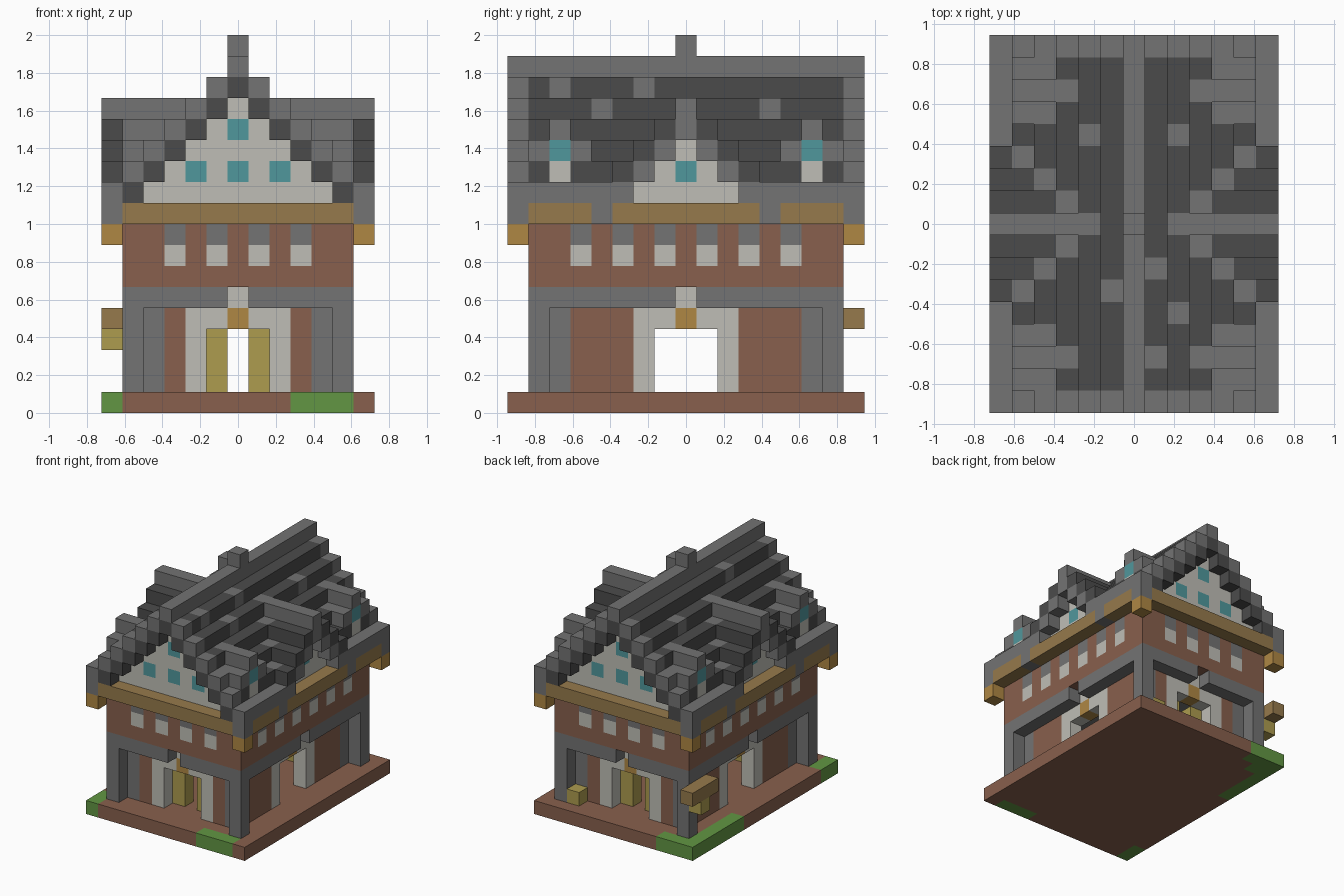
import bpy, bmesh
from mathutils import Vector

if "Cube" in bpy.data.objects:
    bpy.data.objects.remove(bpy.data.objects["Cube"])

U = 1 / 9          # size of one block
cells = {}         # block position -> (part, colour)

COLOURS = {
    "stone grey": "737373", "slate dark": "4b4b4b", "plaster white": "bfbeb6",
    "brick brown": "88604d", "timber tan": "967a4c", "lantern orange": "af8744",
    "straw yellow": "ad9c4f", "grass green": "629643", "glass teal": "50979c",
}
GREY, DARK, WHITE, BROWN, TAN, ORANGE, YELLOW, GREEN, TEAL = COLOURS


def linear(pair):
    c = int(pair, 16) / 255
    return ((c + 0.055) / 1.055) ** 2.4


materials = []
for name, code in COLOURS.items():
    rgba = [linear(code[i:i + 2]) for i in (0, 2, 4)] + [1]
    mat = bpy.data.materials.new(name)
    mat.use_nodes = True
    mat.diffuse_color = rgba
    bsdf = next(n for n in mat.node_tree.nodes if n.type == 'BSDF_PRINCIPLED')
    bsdf.inputs["Base Color"].default_value = rgba
    materials.append(mat)


def span(v):
    return range(v, v + 1) if isinstance(v, int) else range(v[0], v[1] + 1)


def fill(part, colour, x, y, z):
    """Fill a box of blocks; each axis is one index or a (first, last) pair."""
    for i in span(x):
        for j in span(y):
            for k in span(z):
                cells[i, j, k] = (part, colour)


def mirrored(part, colour, x, y, z):
    """Fill the same box in all four quadrants."""
    def flip(v, s):
        return v * s if isinstance(v, int) else tuple(sorted((v[0] * s, v[1] * s)))
    for sx in (1, -1):
        for sy in (1, -1):
            fill(part, colour, flip(x, sx), flip(y, sy), z)


# Ground slab with grass patches
fill("ground_slab", BROWN, (-6, 6), (-8, 8), 0)
fill("ground_slab", GREEN, (3, 5), -8, 0)
fill("ground_slab", GREEN, -6, (-8, -7), 0)
fill("ground_slab", GREEN, -6, (3, 8), 0)
fill("ground_slab", GREEN, (-6, -4), 8, 0)
fill("ground_slab", GREEN, -5, 7, 0)

# Ground floor: corner pillars, recessed walls, doorways
mirrored("corner_pillars", GREY, 5, 7, (1, 4))
mirrored("inner_pillars", GREY, 4, 6, (1, 4))
mirrored("ground_walls", BROWN, 3, 6, (1, 4))
mirrored("ground_walls", BROWN, 4, (3, 5), (1, 4))
mirrored("door_frames", WHITE, 2, 6, (1, 4))
mirrored("door_frames", WHITE, 4, 2, (1, 4))
mirrored("door_frames", WHITE, 1, 6, 4)
mirrored("door_frames", WHITE, 4, 1, 4)
mirrored("door_lanterns", ORANGE, 0, 6, 4)
mirrored("door_lanterns", ORANGE, 4, 0, 4)
mirrored("open_doors", YELLOW, 1, 5, (1, 3))

# Stone belt with a notch above each door
fill("stone_belt", GREY, (-5, 5), (-7, 7), 5)
for x, y in ((0, 7), (0, -7), (5, 0), (-5, 0)):
    del cells[x, y, 5]
mirrored("door_frames", WHITE, 0, 6, 5)
mirrored("door_frames", WHITE, 4, 0, 5)

# Hoist beam with hanging bale, and a bale by the back wall
fill("hoist_beam", TAN, -6, (6, 8), 4)
fill("hanging_bale", YELLOW, -6, 7, 3)
fill("straw_bale", YELLOW, 4, 7, 1)

# Upper storey with windows and stone lintels
fill("upper_walls", BROWN, (-5, 5), (-7, 7), (6, 8))
for part, colour, z in (("windows", WHITE, 7), ("window_lintels", GREY, 8)):
    for x in (1, 3):
        mirrored(part, colour, x, 7, z)
    for y in (1, 3, 5):
        mirrored(part, colour, 5, y, z)

# Eaves
fill("eaves", TAN, (-6, 6), (-8, 8), 9)
for y in (4, 8):
    mirrored("eaves", GREY, 6, y, 9)
mirrored("eave_brackets", ORANGE, 6, 8, 8)

# Gable walls with round windows
for z in range(10, 15):
    fill("gable_walls", WHITE, (z - 14, 14 - z), (-7, 7), z)
for x, z in ((0, 11), (2, 11), (0, 13)):
    mirrored("gable_windows", TEAL, x, 7, z)

# Main stepped roof: dark slates with grey verges, gutters and ridge
for x in range(7):
    top = 16 - x
    if x < 6:
        mirrored("main_roof", DARK, x, (0, 8), top - 1)
    mirrored("main_roof", DARK if 0 < x < 6 else GREY, x, (0, 8), top)
    mirrored("roof_verges", GREY, x, 8, top)
for x, y in ((1, -2), (1, -6), (2, -4), (2, 4), (-1, -3), (-2, 4)):
    fill("main_roof", GREY, x, y, 16 - abs(x))
fill("ridge_cap", GREY, 0, 0, 17)

# Large middle dormers
for s in (1, -1):
    for y in range(-2, 3):
        del cells[6 * s, y, 10]
for y in range(4):
    start = y + 3
    if y < 3:
        mirrored("middle_dormer_walls", WHITE, (3, 5), y, (10, 12 - y))
    mirrored("middle_dormer_roof", GREY, (start, 6), y, 13 - y)
    mirrored("middle_dormer_roof", DARK if y else GREY, (start, 6), y, 14 - y)
    mirrored("middle_dormer_roof", GREY, y + 2, y, 14 - y)   # valley
mirrored("dormer_windows", TEAL, 5, 0, 11)

# Small corner dormers
mirrored("small_dormer_roof", GREY, (3, 5), 6, 13)
for y in (5, 7):
    mirrored("small_dormer_roof", GREY, (4, 5), y, 12)
    mirrored("small_dormer_roof", DARK, 5, y, 11)
mirrored("small_dormer_walls", WHITE, (4, 5), 6, 11)
mirrored("dormer_windows", TEAL, (4, 5), 6, 12)

# Turn each part's blocks into one mesh made of its outer faces
DIRECTIONS = [Vector(d) * s for d in ((1, 0, 0), (0, 1, 0), (0, 0, 1)) for s in (1, -1)]
names = list(COLOURS)
for part in sorted({p for p, _ in cells.values()}):
    bm = bmesh.new()
    used = []
    for pos, (owner, colour) in cells.items():
        if owner != part:
            continue
        if colour not in used:
            used.append(colour)
        centre = Vector(pos) + Vector((0, 0, 0.5))
        for n in DIRECTIONS:
            if tuple(int(a + b) for a, b in zip(pos, n)) in cells:
                continue
            u = Vector((n.y, n.z, n.x))
            v = n.cross(u)
            corners = (u + v, v - u, -u - v, u - v)
            face = bm.faces.new([bm.verts.new((centre + (n + c) / 2) * U) for c in corners])
            face.material_index = used.index(colour)
    bmesh.ops.remove_doubles(bm, verts=bm.verts, dist=U / 100)
    mesh = bpy.data.meshes.new(part)
    bm.to_mesh(mesh)
    bm.free()
    for colour in used:
        mesh.materials.append(materials[names.index(colour)])
    bpy.context.collection.objects.link(bpy.data.objects.new(part, mesh))
